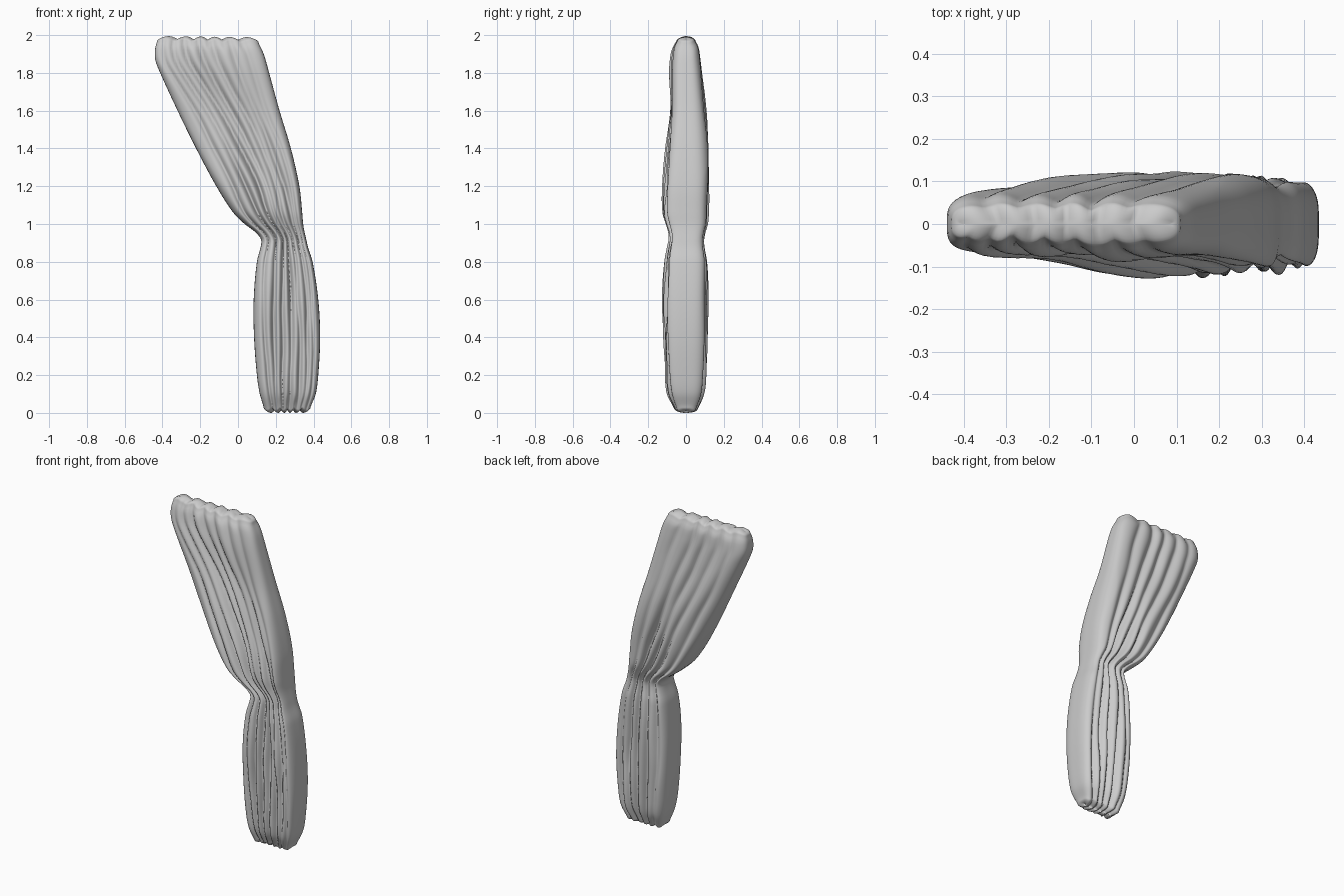
import bpy, bmesh, math
from mathutils import Vector, noise

if "Cube" in bpy.data.objects:
    bpy.data.objects.remove(bpy.data.objects["Cube"])

# Outline: height, left x, right x, front depth, back depth
PROFILE = [
    (0.02, 0.135, 0.385, 0.070, 0.065), (0.10, 0.115, 0.412, 0.110, 0.100),
    (0.20, 0.100, 0.425, 0.125, 0.112), (0.40, 0.085, 0.435, 0.132, 0.122),
    (0.60, 0.083, 0.425, 0.132, 0.124), (0.80, 0.100, 0.395, 0.122, 0.118),
    (0.88, 0.120, 0.370, 0.108, 0.104), (0.92, 0.122, 0.361, 0.100, 0.102),
    (0.96, 0.088, 0.352, 0.105, 0.110), (1.00, 0.035, 0.345, 0.120, 0.122),
    (1.06, -0.025, 0.340, 0.138, 0.127), (1.20, -0.115, 0.325, 0.135, 0.132),
    (1.40, -0.222, 0.280, 0.112, 0.127), (1.60, -0.320, 0.220, 0.093, 0.112),
    (1.80, -0.412, 0.165, 0.095, 0.093), (1.87, -0.438, 0.146, 0.090, 0.085),
    (1.94, -0.438, 0.124, 0.076, 0.074), (1.975, -0.430, 0.110, 0.056, 0.056)]

# Creases: position across the cloth at z = 0, 0.9, 1.3, 2, then depth and width
KNOTS = (0.0, 0.9, 1.3, 2.0)
FRONT = [(-0.62, -0.70, -0.60, -0.86, 0.22, 0.07), (-0.42, -0.35, -0.28, -0.70, 0.30, 0.08),
         (-0.20, -0.05, 0.00, -0.48, 0.40, 0.09), (0.12, 0.15, 0.18, -0.20, 0.42, 0.10),
         (0.40, 0.38, 0.40, 0.10, 0.30, 0.09), (0.62, 0.62, 0.62, 0.42, 0.28, 0.08),
         (0.80, 0.80, 0.80, 0.70, 0.18, 0.07)]
BACK = [(-0.65, -0.72, -0.68, -0.72, 0.20, 0.09), (-0.28, -0.35, -0.30, -0.42, 0.28, 0.10),
        (0.05, 0.05, 0.00, -0.10, 0.38, 0.10), (0.36, 0.32, 0.28, 0.22, 0.36, 0.10),
        (0.68, 0.65, 0.58, 0.58, 0.24, 0.09)]


def smooth(e0, e1, v):
    t = max(0.0, min(1.0, (v - e0) / (e1 - e0)))
    return t * t * (3 - 2 * t)


def spline(rows, z):
    """Smooth interpolation of every column by height."""
    n = len(rows)
    i = max(0, min(n - 2, sum(r[0] <= z for r in rows) - 1))
    a, b = rows[i], rows[i + 1]
    p, q = rows[max(i - 1, 0)], rows[min(i + 2, n - 1)]
    h = b[0] - a[0]
    t = max(0.0, min(1.0, (z - a[0]) / h))
    out = []
    for k in range(1, len(a)):
        ma = (b[k] - p[k]) / (b[0] - p[0]) * h
        mb = (q[k] - a[k]) / (q[0] - a[0]) * h
        out.append((2*t**3 - 3*t*t + 1) * a[k] + (t**3 - 2*t*t + t) * ma
                   + (3*t*t - 2*t**3) * b[k] + (t**3 - t*t) * mb)
    return out


def folds(creases, u, z, seed):
    """Fraction of the depth kept after the creases are pressed in."""
    keep = 1.0
    for j, c in enumerate(creases):
        pos = spline([(KNOTS[i], c[i]) for i in range(4)], z)[0]
        pos += 0.05 * noise.noise(Vector((z * 3.5, j * 3.1, seed)))
        amp = c[4] * (1.0 + 0.6 * noise.noise(Vector((z * 2.2, j * 5.7, seed + 9))))
        d = abs(u - pos)
        keep -= amp * math.exp(-(d / c[5]) ** 1.4)
    keep += 0.10 * noise.noise(Vector((u * 2.5, z * 2.5, seed + 4)))
    return max(0.35, min(1.04, keep))


AROUND, ROWS, CAP, POWER = 200, 110, 6, 3.6
Z0, Z1 = PROFILE[0][0], PROFILE[-1][0]

# Levels: lower rounded end, body, upper rounded end
levels = [(Z0, -math.pi / 2 * k / CAP) for k in range(CAP, 0, -1)]
levels += [(Z0 + (Z1 - Z0) * k / ROWS, 0.0) for k in range(ROWS + 1)]
levels += [(Z1, math.pi / 2 * k / CAP) for k in range(1, CAP + 1)]

bm = bmesh.new()
rings = []
for z, a in levels:
    left, right, front, back = spline(PROFILE, z)
    mid, half = (left + right) / 2, (right - left) / 2 - 0.025 * (1 - math.cos(a))
    end = max(smooth(0.12, Z0, z) if z < 1 else 0, smooth(1.88, Z1, z))
    ring = []
    for k in range(AROUND):
        t = 2 * math.pi * k / AROUND
        c, s = math.cos(t), math.sin(t)
        r = (abs(c) ** POWER + abs(s) ** POWER) ** (-1 / POWER)
        u, v = r * c, r * s
        keep = folds(FRONT, u, z, 1.0) if v < 0 else folds(BACK, u, z, 20.0)
        y = v * (front if v < 0 else back) * keep * math.cos(a)
        # Scalloped ends where the pleats meet
        notch = 0.016 * (1 - abs(math.sin(math.pi * 3 * (u + 1) + 0.3 * math.sin(4 * u)))) * end
        notch += 0.006 * end * (u + 1) / 2 if z > 1 else 0
        dz = 0.02 * math.sin(a) + (notch if z < 1 else -notch)
        ring.append(bm.verts.new((mid + u * half, y, z + dz)))
    rings.append(ring)
for lo, hi in zip(rings, rings[1:]):
    for k in range(AROUND):
        n = (k + 1) % AROUND
        bm.faces.new((lo[k], lo[n], hi[n], hi[k]))

# Close the seams at both ends
for ring, way in ((rings[0], -1), (rings[-1], 1)):
    bm.faces.new(ring[::way])
bmesh.ops.recalc_face_normals(bm, faces=bm.faces)
bmesh.ops.triangulate(bm, faces=[f for f in bm.faces if len(f.verts) > 4])

mesh = bpy.data.meshes.new("curtain")
bm.to_mesh(mesh)
bm.free()
curtain = bpy.data.objects.new("curtain", mesh)
bpy.context.collection.objects.link(curtain)
for poly in mesh.polygons:
    poly.use_smooth = True
